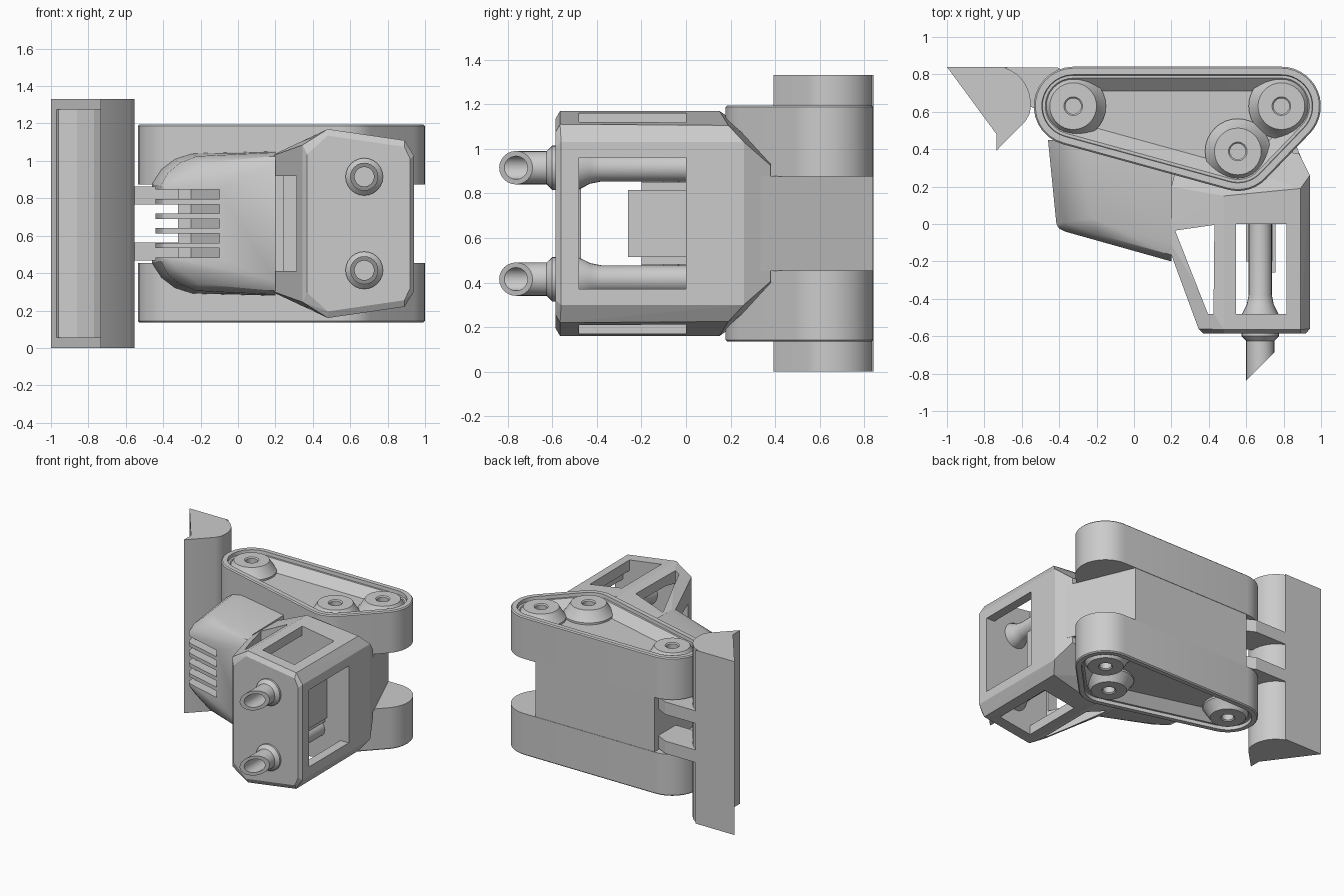
import bpy, bmesh, math
from mathutils import Vector

if "Cube" in bpy.data.objects:
    bpy.data.objects.remove(bpy.data.objects["Cube"])

ZC = 0.665   # the vehicle lies on its side: width runs along z, its tracks face +y


def smooth(ob, angle):
    bpy.ops.object.select_all(action='DESELECT')
    ob.select_set(True)
    bpy.context.view_layer.objects.active = ob
    bpy.ops.object.shade_smooth_by_angle(angle=math.radians(angle))


def make(name, bm, angle=None):
    bmesh.ops.recalc_face_normals(bm, faces=bm.faces)
    me = bpy.data.meshes.new(name)
    bm.to_mesh(me)
    bm.free()
    ob = bpy.data.objects.new(name, me)
    bpy.context.collection.objects.link(ob)
    if angle:
        smooth(ob, angle)
    return ob


def hull(name, pts):
    # convex block from (x, y, half width), mirrored about the middle
    bm = bmesh.new()
    for x, y, w in pts:
        for s in (-1, 1):
            bm.verts.new((x, y, ZC + s * w))
    bmesh.ops.convex_hull(bm, input=bm.verts)
    bmesh.ops.dissolve_limit(bm, angle_limit=0.01, verts=bm.verts, edges=bm.edges)
    return make(name, bm)


def loft(name, rings, angle=None):
    bm = bmesh.new()
    vs = [[bm.verts.new(p) for p in r] for r in rings]
    n = len(vs[0])
    for a, b in zip(vs, vs[1:]):
        for i in range(n):
            bm.faces.new((a[i], a[(i + 1) % n], b[(i + 1) % n], b[i]))
    bm.faces.new(vs[0])
    bm.faces.new(vs[-1])
    return make(name, bm, angle)


def prism(name, poly, z0, z1, angle=None):
    return loft(name, [[(x, y, z) for x, y in poly] for z in (z0, z1)], angle)


def box(name, x0, x1, y0, y1, z0, z1):
    return prism(name, [(x0, y0), (x1, y0), (x1, y1), (x0, y1)], z0, z1)


def cut(ob, cutter):
    cutter.hide_render = True
    m = ob.modifiers.new("cut", 'BOOLEAN')
    m.operation, m.solver, m.object = 'DIFFERENCE', 'EXACT', cutter
    bpy.context.view_layer.objects.active = ob
    bpy.ops.object.modifier_apply(modifier=m.name)
    bpy.data.objects.remove(cutter)


# Tracks: three wheel centres wrapped by a belt, with a stepped sloping recess
wheels = [Vector((-0.325, 0.63)), Vector((0.555, 0.388)), Vector((0.788, 0.63))]
belt = []
for i, c in enumerate(wheels):
    d0, d1 = c - wheels[i - 1], wheels[(i + 1) % 3] - c
    a0, a1 = (math.atan2(-d.x, d.y) for d in (d0, d1))
    while a1 < a0:
        a1 += 2 * math.pi
    belt += [(c, a0 + (a1 - a0) * k / 14) for k in range(15)]

for side, s in (("left", -1), ("right", 1)):
    def ring(r, w):
        return [(c.x + r * math.cos(a), c.y + r * math.sin(a), ZC + s * w) for c, a in belt]
    loft(side + "_track", [ring(r, w) for r, w in (
        (0.211, 0.21), (0.211, 0.522), (0.203, 0.53), (0.168, 0.53), (0.165, 0.505),
        (0.15, 0.505), (0.08, 0.44))], 25)
    # Road wheels with a conical rim and hub hole
    for i, c in enumerate(wheels):
        loft(f"{side}_wheel_{i + 1}", [
            [(c.x + r * math.cos(t * math.pi / 16), c.y + r * math.sin(t * math.pi / 16), ZC + s * w)
             for t in range(32)]
            for r, w in ((0.175, 0.42), (0.175, 0.455), (0.165, 0.465), (0.125, 0.53),
                         (0.05, 0.53), (0.042, 0.522), (0.042, 0.46))], 20)

# Chassis between the tracks, with a sloping tail
prism("chassis", [(-0.32, 0.3), (0.5, 0.1), (0.93, 0.27), (0.69, 0.838), (-0.32, 0.838)],
      ZC - 0.213, ZC + 0.213)

# Engine hood with rounded corners, open nose and grille slots
hood = hull("hood", [
    (-0.46, 0.45, 0.21), (-0.415, 0.0, 0.20), (-0.40, -0.025, 0.20), (-0.37, -0.04, 0.19),
    (-0.41, 0.45, 0.29), (-0.375, 0.01, 0.27), (-0.33, -0.04, 0.24),
    (-0.34, 0.45, 0.345), (-0.31, 0.02, 0.325), (-0.27, -0.04, 0.285),
    (-0.25, 0.45, 0.375), (-0.22, 0.03, 0.36), (-0.20, -0.055, 0.325),
    (0.20, 0.45, 0.388), (0.20, -0.10, 0.38), (0.20, -0.165, 0.36), (0.20, -0.20, 0.31)])
cut(hood, box("nose_cutter", -0.6, -0.32, 0.25, 0.9, ZC - 0.195, ZC + 0.195))
cut(hood, box("radiator_cutter", -0.385, -0.32, 0.03, 0.3, ZC - 0.194, ZC + 0.194))
for k in range(5):
    z = ZC + (k - 2) * 0.078
    cut(hood, prism("slot_cutter", [(-0.6, -0.4), (-0.1, -0.4), (-0.1, 0.02), (-0.25, 0.28),
                                    (-0.6, 0.28)], z - 0.025, z + 0.025))
smooth(hood, 28)

# Cab: faceted shell flaring into the body, hollowed, with windows cut through
cab = hull("cab", [
    (0.37, -0.585, 0.37), (0.48, -0.585, 0.47), (0.89, -0.585, 0.41), (0.92, -0.585, 0.345),
    (0.345, -0.56, 0.42), (0.48, -0.565, 0.505), (0.89, -0.565, 0.445), (0.94, -0.56, 0.365),
    (0.15, -0.03, 0.35), (0.48, 0.15, 0.505), (0.89, 0.19, 0.44), (0.94, 0.26, 0.365),
    (0.20, 0.20, 0.37), (0.25, 0.40, 0.33), (0.60, 0.38, 0.30), (0.88, 0.38, 0.26)])
cut(cab, hull("cabin_cutter", [
    (0.40, -0.48, 0.36), (0.49, -0.48, 0.435), (0.84, -0.48, 0.37), (0.87, -0.48, 0.33),
    (0.23, 0.0, 0.31), (0.49, 0.0, 0.435), (0.84, 0.0, 0.37), (0.87, 0.0, 0.33)]))
cut(cab, box("rear_window_cutter", 0.8, 1.1, -0.48, 0.0, ZC - 0.295, ZC + 0.295))
cut(cab, prism("windshield_cutter", [(-0.1, -0.47), (0.45, -0.47), (0.45, -0.1), (-0.1, -0.1)],
               ZC - 0.255, ZC + 0.255))
cut(cab, box("side_window_cutter", 0.545, 0.815, -0.48, 0.0, -0.5, 2))
cut(cab, prism("quarter_window_cutter", [(0.22, -0.035), (0.395, -0.48), (0.425, -0.48),
                                         (0.43, -0.005)], -0.5, 2))

# Seat
box("seat_back", 0.68, 0.757, -0.26, 0.01, ZC - 0.15, ZC + 0.15)
box("seat_base", 0.60, 0.74, -0.20, 0.01, ZC - 0.185, ZC + 0.185)

# Exhaust stacks running through the roof, with slanted open ends
for side, s in (("left", -1), ("right", 1)):
    rings = []
    for r, y, slope in ((0.062, 0.01, 0), (0.062, -0.38, 0), (0.072, -0.43, 0), (0.1, -0.485, 0),
                        (0.1, -0.60, 0), (0.075, -0.625, 0), (0.075, -0.763, 1),
                        (0.052, -0.763, 1), (0.052, -0.60, 0)):
        rings.append([(0.675 + r * math.cos(a), y + slope * r * math.cos(a),
                       ZC + s * 0.25 + r * math.sin(a))
                      for a in (t * math.pi / 12 for t in range(24))])
    loft(side + "_exhaust", rings, 30)

# Blade: curved back, sharp edge, hollowed front between end plates
arc = [(-0.735 + 0.183 * math.cos(a), 0.64 + 0.20 * math.sin(a))
       for a in (math.radians(d) for d in range(-15, 76, 10))]
blade = prism("blade", [(-1.0, 0.84), (-0.735, 0.48), (-0.735, 0.393), (-0.58, 0.55)] + arc
              + [(-0.67, 0.84)], 0, 1.33, 25)
cut(blade, prism("blade_cutter", [(-1.1, 0.7), (-0.96, 0.805), (-0.86, 0.785), (-0.77, 0.72),
                                  (-0.72, 0.62), (-0.735, 0.48), (-0.8, 0.42)], 0.055, 1.275))

# Push arms joining blade and chassis
for side, z in (("left", 0.515), ("right", 0.815)):
    prism(side + "_arm", [(-0.69, 0.838), (-0.41, 0.838), (-0.30, 0.78), (-0.30, 0.58),
                          (-0.45, 0.58), (-0.58, 0.64)], z - 0.048, z + 0.048)
